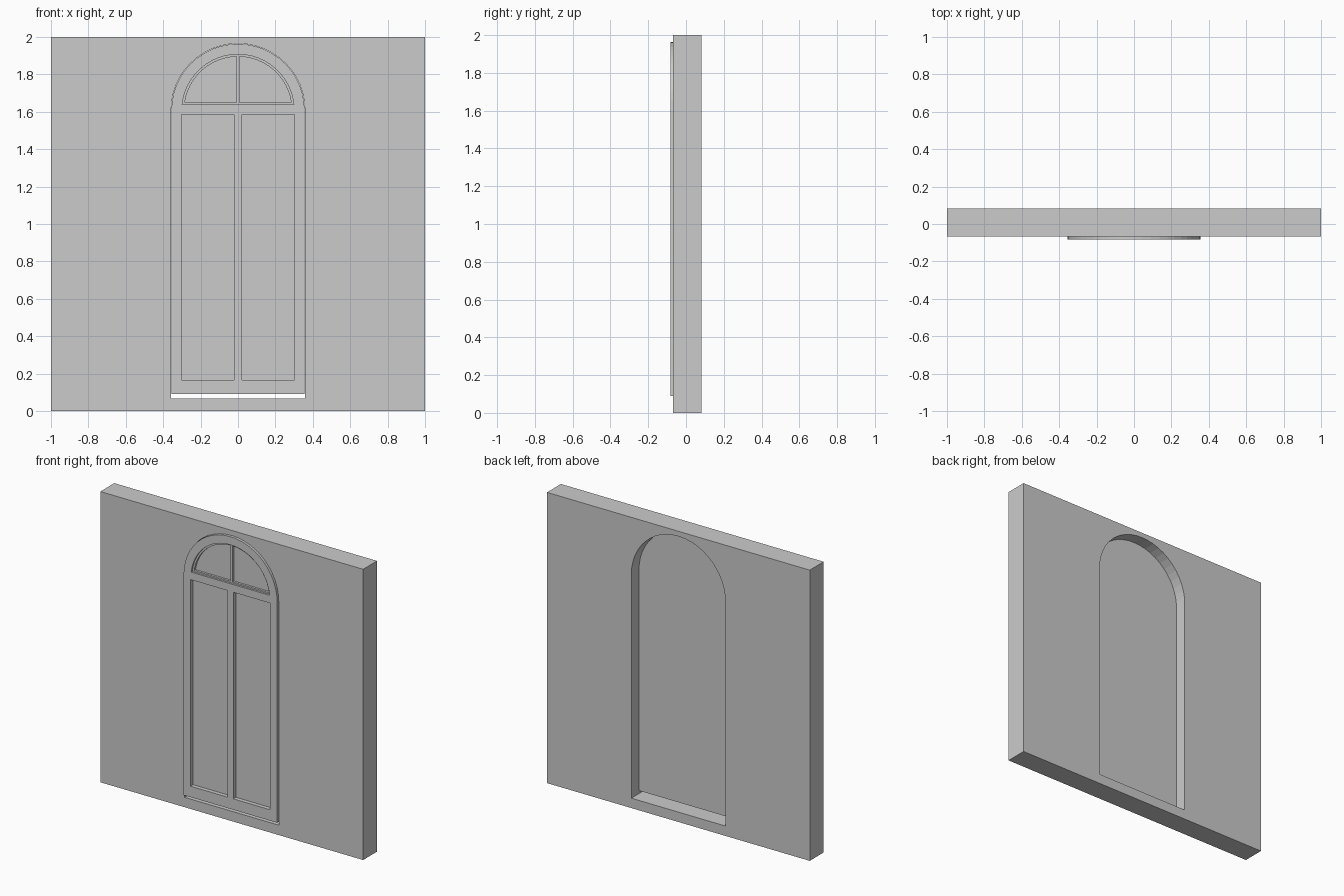
import bpy, bmesh
from math import asin, acos, sin, cos, pi

if "Cube" in bpy.data.objects:
    bpy.data.objects.remove(bpy.data.objects["Cube"])

CZ = 1.607          # centre height of every arch
FRONT, WALL_F, BACK = -0.083, -0.068, 0.083
PANE_F, DOOR_B = -0.055, 0.003


def arc(r, a0, a1, n):
    return [(r * cos(a0 + (a1 - a0) * i / n), CZ + r * sin(a0 + (a1 - a0) * i / n))
            for i in range(n + 1)]


def rect(x0, x1, z0, z1):
    return [(x0, z0), (x1, z0), (x1, z1), (x0, z1)]


def arched(r, z0):
    return [(-r, z0), (r, z0)] + arc(r, 0, pi, 24)


def mirror(loop):
    return [(-x, z) for x, z in loop]


def plate(name, loops, y0, y1):
    """Flat plate in the XZ plane: first loop is the outline, the others are holes."""
    bm = bmesh.new()
    for loop in loops:
        vs = [bm.verts.new((x, y0, z)) for x, z in loop]
        for i in range(len(vs)):
            bm.edges.new((vs[i - 1], vs[i]))
    bmesh.ops.triangle_fill(bm, use_beauty=True, use_dissolve=False, edges=bm.edges[:])
    ext = bmesh.ops.extrude_face_region(bm, geom=bm.faces[:], use_keep_orig=True)
    moved = [g for g in ext["geom"] if isinstance(g, bmesh.types.BMVert)]
    bmesh.ops.translate(bm, vec=(0, y1 - y0, 0), verts=moved)
    bmesh.ops.recalc_face_normals(bm, faces=bm.faces[:])
    me = bpy.data.meshes.new(name)
    bm.to_mesh(me)
    bm.free()
    ob = bpy.data.objects.new(name, me)
    bpy.context.collection.objects.link(ob)
    return ob


# Wall with arched through-opening
plate("wall", [rect(-1, 1, 0, 2), arched(0.358, 0.068)], WALL_F, BACK)

# Raised frame: two tall lights and an arched fanlight
fan_z, fan_r = 1.639, 0.30
a = asin((fan_z - CZ) / fan_r)
fan = arc(fan_r, a, pi - a, 24)
light = rect(0.022, 0.303, 0.165, 1.586)
plate("frame", [arched(0.356, 0.09), fan, light, mirror(light)], FRONT, PANE_F)

# Thin sash with centre bar inside the fanlight
r, bar, sill = 0.288, 0.008, 1.649
quarter = [(bar, sill)] + arc(r, asin((sill - CZ) / r), acos(bar / r), 12)
plate("fanlight_sash", [fan, quarter, mirror(quarter)], -0.07, PANE_F)

# Backing panel forming the recessed panes and the flat rear
plate("pane_panel", [arched(0.356, 0.09)], PANE_F, DOOR_B)
